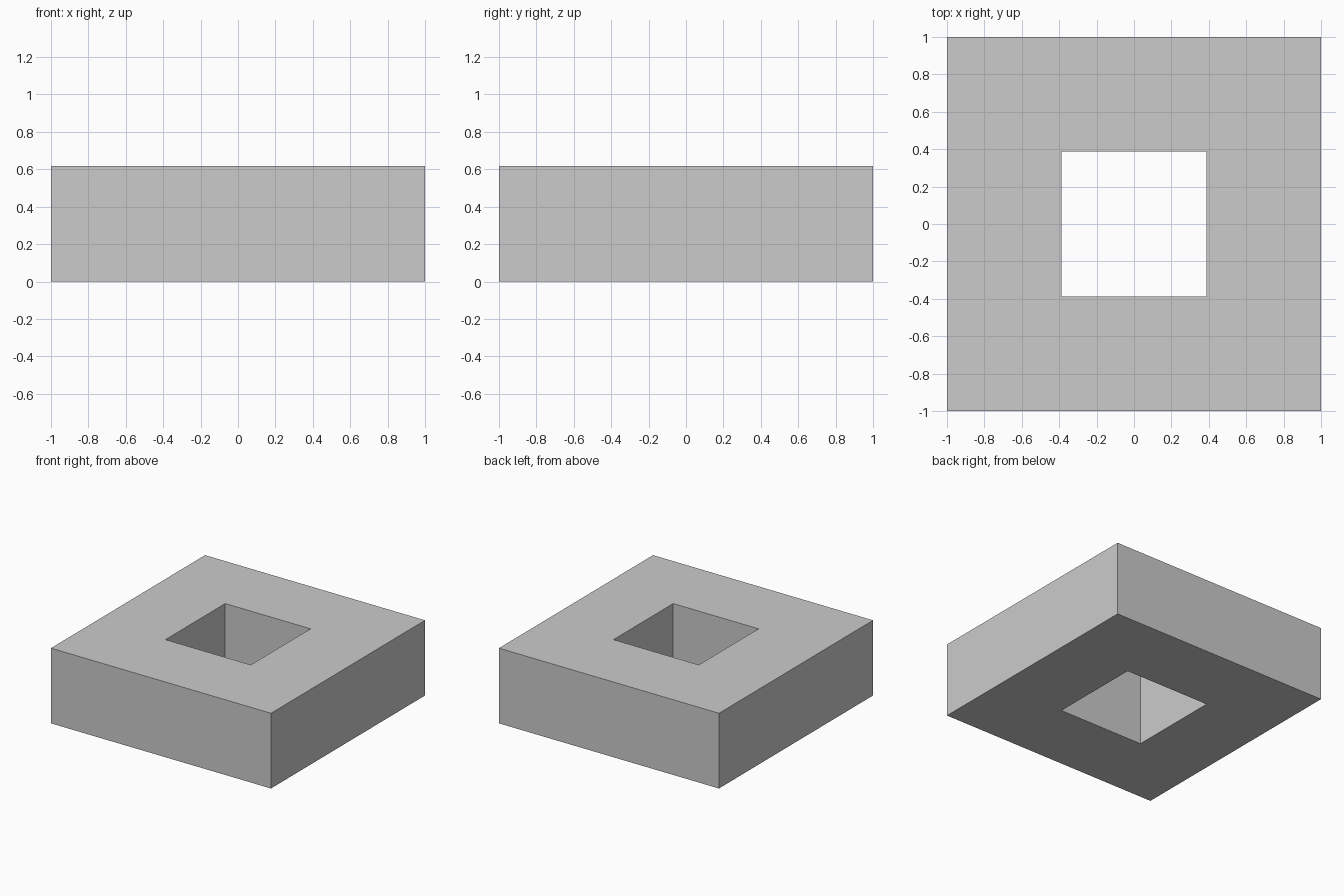
import bpy
import bmesh

if "Cube" in bpy.data.objects:
    bpy.data.objects.remove(bpy.data.objects["Cube"])

OUTER = 1.0     # half width of the block
INNER = 0.388   # half width of the square hole
HEIGHT = 0.618


def square(bm, half, z):
    corners = ((-1, -1), (1, -1), (1, 1), (-1, 1))
    return [bm.verts.new((x * half, y * half, z)) for x, y in corners]


# Square block with a square through-hole: four loops bridged in a closed cycle
bm = bmesh.new()
loops = [square(bm, OUTER, 0), square(bm, OUTER, HEIGHT),
         square(bm, INNER, HEIGHT), square(bm, INNER, 0)]
for a, b in zip(loops, loops[1:] + loops[:1]):
    for i in range(4):
        j = (i + 1) % 4
        bm.faces.new((a[i], a[j], b[j], b[i]))
bmesh.ops.recalc_face_normals(bm, faces=bm.faces)

mesh = bpy.data.meshes.new("square_block")
bm.to_mesh(mesh)
bm.free()
block = bpy.data.objects.new("square_block", mesh)
bpy.context.collection.objects.link(block)
